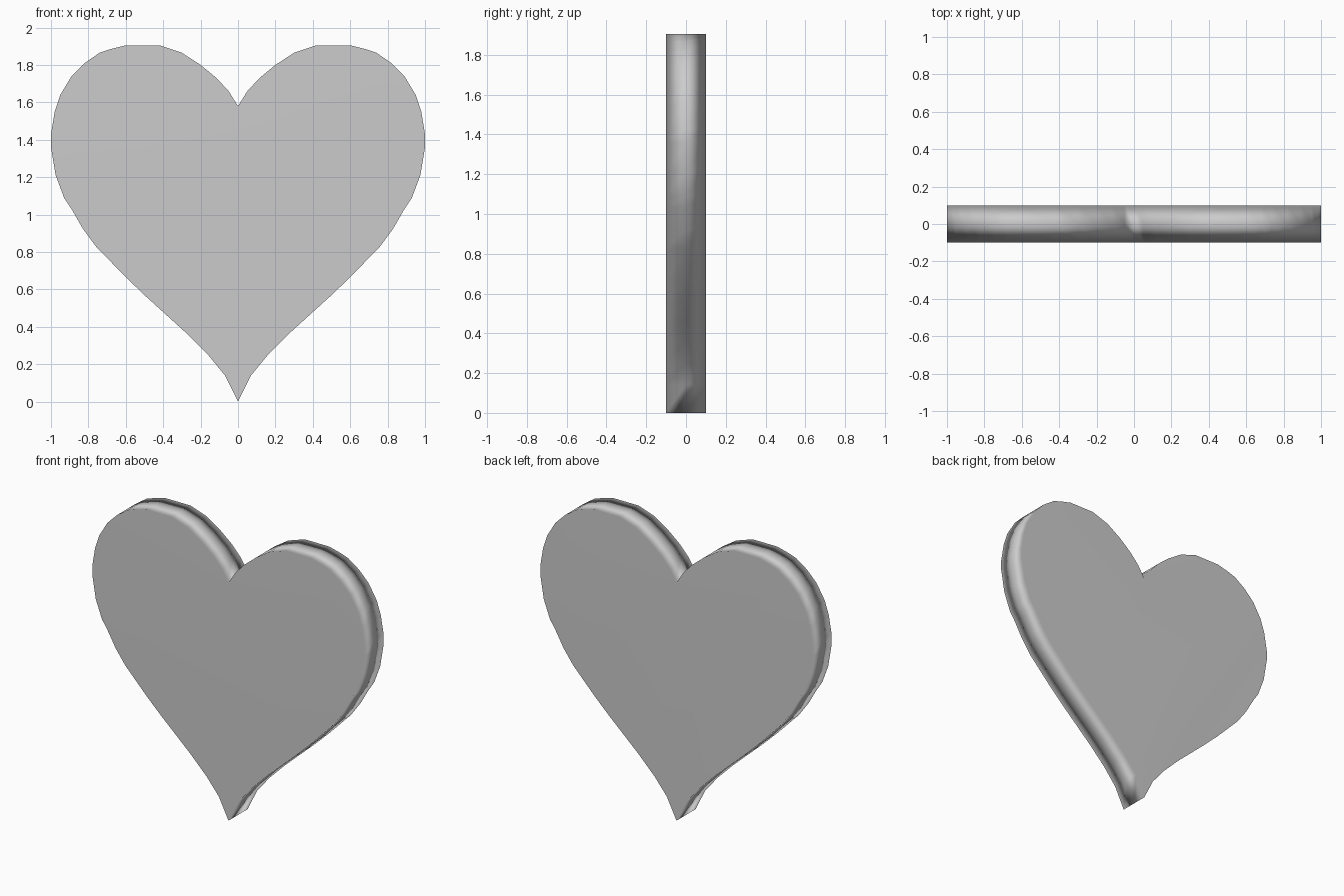
import bpy, bmesh

if "Cube" in bpy.data.objects:
    bpy.data.objects.remove(bpy.data.objects["Cube"])

# Right half of the heart outline, bottom tip to top notch (x, z)
half = [(0, 0), (.07, .14), (.16, .25), (.275, .365), (.385, .465), (.49, .56),
        (.60, .665), (.76, .83), (.83, .925), (.89, 1.03), (.93, 1.09), (.975, 1.21), (1, 1.36),
        (1, 1.43), (.98, 1.55), (.95, 1.64), (.89, 1.74), (.82, 1.81), (.74, 1.865),
        (.68, 1.885), (.60, 1.905), (.42, 1.905), (.30, 1.865), (.20, 1.80), (.115, 1.73),
        (.05, 1.66), (0, 1.58)]
outline = half + [(-x, z) for x, z in half[-2:0:-1]]

# Front, middle and back rings joined by side walls, closed with flat faces
bm = bmesh.new()
rings = [[bm.verts.new((x, y, z)) for x, z in outline] for y in (-.1, 0, .1)]
n = len(outline)
for a, b in zip(rings, rings[1:]):
    for i in range(n):
        j = (i + 1) % n
        bm.faces.new((a[i], a[j], b[j], b[i]))
bm.faces.new(rings[0])
bm.faces.new(rings[-1][::-1])
bmesh.ops.recalc_face_normals(bm, faces=bm.faces)
for f in bm.faces:
    f.smooth = True
mesh = bpy.data.meshes.new("heart_plate")
bm.to_mesh(mesh)
bm.free()
heart = bpy.data.objects.new("heart_plate", mesh)
bpy.context.collection.objects.link(heart)

# Flat-looking faces with a softly rounded rim
wn = heart.modifiers.new("soft_rim", "WEIGHTED_NORMAL")
wn.mode = 'FACE_AREA'
wn.weight = 50
